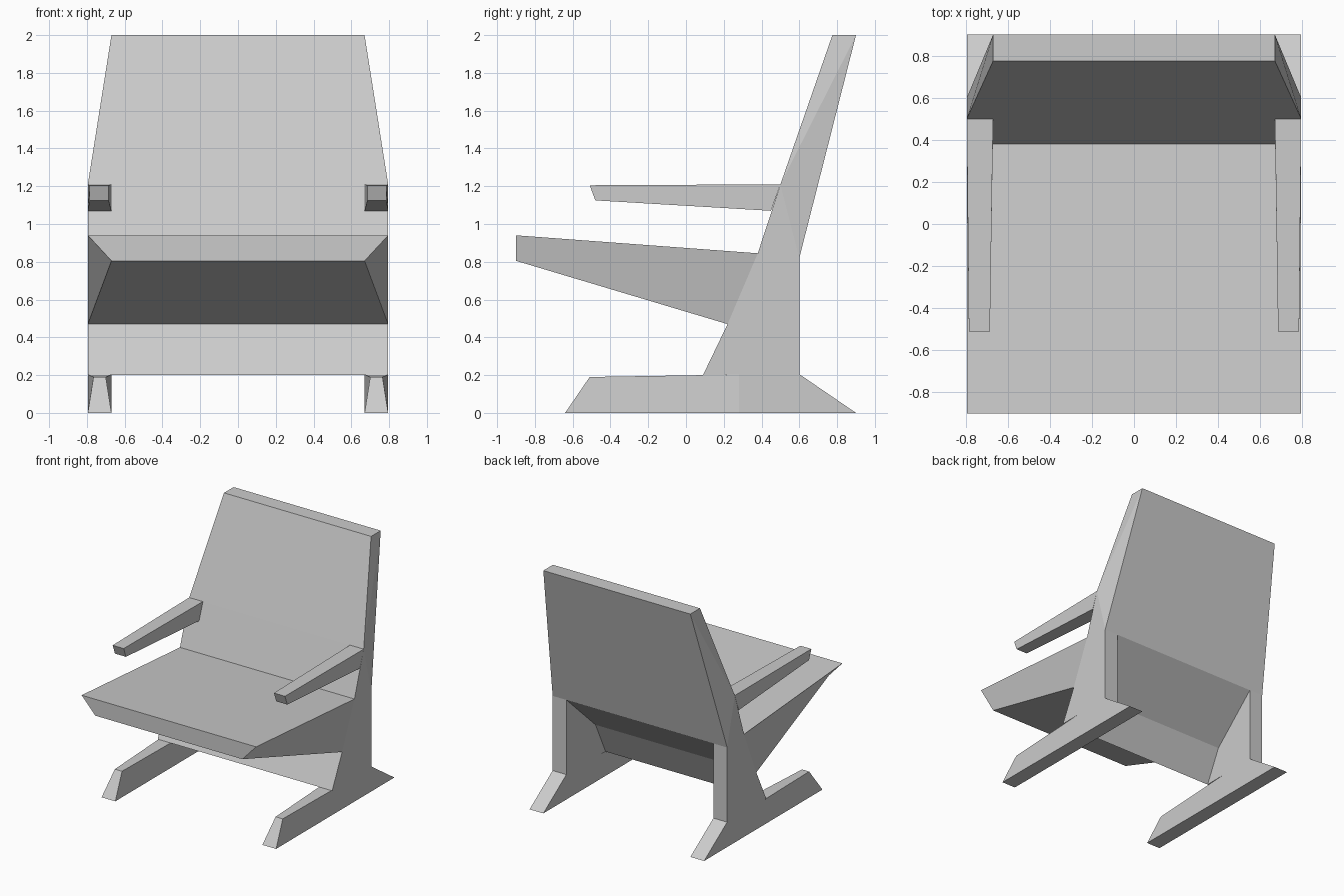
import bpy, bmesh

if "Cube" in bpy.data.objects:
    bpy.data.objects.remove(bpy.data.objects["Cube"])

W, N = 0.795, 0.67   # outer and inner half widths


def loft(name, pts, caps=None, mirror=False):
    """Side profile of (y, z, x_a, x_b) points spanned across x."""
    n = len(pts)
    bm = bmesh.new()
    a = [bm.verts.new((p[2], p[0], p[1])) for p in pts]
    b = [bm.verts.new((p[3], p[0], p[1])) for p in pts]
    for i in range(n):
        j = (i + 1) % n
        bm.faces.new((a[i], a[j], b[j], b[i]))
    for cap in caps or [range(n)]:
        bm.faces.new([a[i] for i in cap])
        bm.faces.new([b[i] for i in reversed(list(cap))])
    bmesh.ops.recalc_face_normals(bm, faces=bm.faces)
    me = bpy.data.meshes.new(name)
    bm.to_mesh(me)
    bm.free()
    ob = bpy.data.objects.new(name, me)
    bpy.context.collection.objects.link(ob)
    if mirror:
        ob.modifiers.new("Mirror", 'MIRROR').use_mirror_merge = False
    return ob


# Leaning backrest, tapering towards the top
back = [(0.22, 0.47, W), (0.38, 0.845, W), (0.50, 1.21, W),
        (0.775, 2.0, N), (0.90, 2.0, N), (0.60, 0.82, W)]
loft("backrest", [(y, z, -w, w) for y, z, w in back],
     [(0, 1, 2, 5), (2, 4, 5), (2, 3, 4)])

# Wedge seat, narrower along the lower front edge
seat = [(0.38, 0.845, W), (-0.90, 0.94, W), (-0.90, 0.805, N), (0.22, 0.47, W)]
loft("seat", [(y, z, -w, w) for y, z, w in seat])

# Legs with heels
leg = [(0.60, 0.82), (0.22, 0.47), (0.09, 0.20), (0.28, 0.203),
       (0.28, 0.0), (0.90, 0.0), (0.60, 0.205)]
loft("leg", [(y, z, N, W) for y, z in leg], mirror=True)

# Front runners of the feet, pinched on top at the toe
loft("foot", [(0.28, 0.0, N, W), (0.28, 0.203, N, W),
              (-0.51, 0.19, 0.70, 0.765), (-0.64, 0.0, N, W)], mirror=True)

# Armrests
loft("armrest", [(0.50, 1.21, N, W), (-0.51, 1.205, 0.685, 0.785),
                 (-0.48, 1.125, 0.685, 0.785), (0.45, 1.07, N, W)], mirror=True)

# Thin panel between the legs, under the seat
me = bpy.data.meshes.new("front_panel")
me.from_pydata([(-N, 0.09, 0.20), (N, 0.09, 0.20), (N, 0.22, 0.47), (-N, 0.22, 0.47)],
               [], [(0, 1, 2, 3)])
bpy.context.collection.objects.link(bpy.data.objects.new("front_panel", me))
